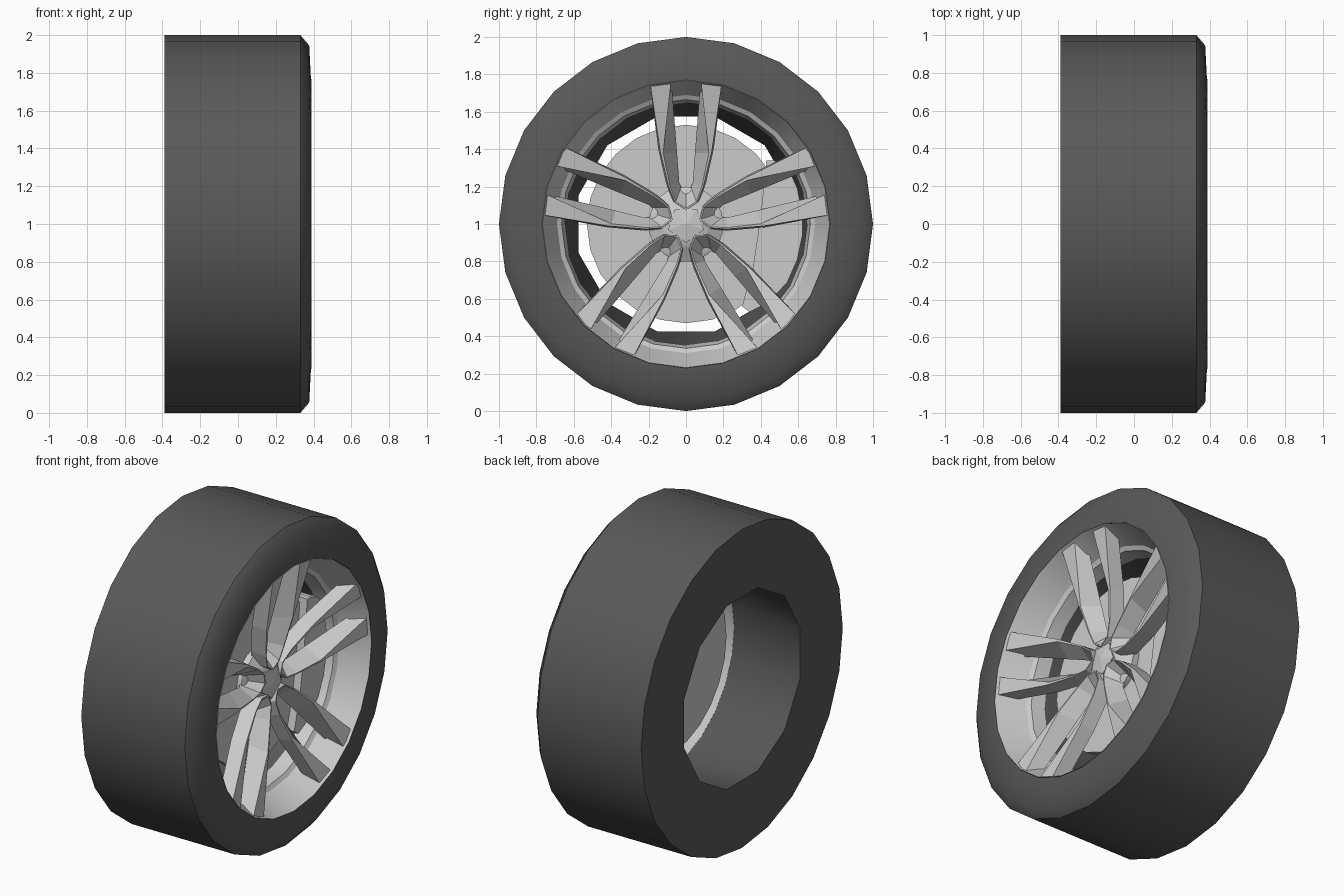
import bpy, bmesh, math
from mathutils import Matrix, Vector

if "Cube" in bpy.data.objects:
    bpy.data.objects.remove(bpy.data.objects["Cube"])

CENTER = Matrix.Translation((0, 0, 1))

dark = bpy.data.materials.new("rubber")
dark.diffuse_color = (0.1, 0.1, 0.1, 1)
dark.use_nodes = True
dark.node_tree.nodes["Principled BSDF"].inputs["Base Color"].default_value = dark.diffuse_color


def finish(name, bm, mat=None, smooth=None):
    bmesh.ops.remove_doubles(bm, verts=bm.verts, dist=1e-4)
    bmesh.ops.recalc_face_normals(bm, faces=bm.faces)
    bm.transform(CENTER)
    me = bpy.data.meshes.new(name)
    bm.to_mesh(me)
    bm.free()
    ob = bpy.data.objects.new(name, me)
    bpy.context.collection.objects.link(ob)
    if mat:
        me.materials.append(mat)
    if smooth:
        bpy.ops.object.select_all(action='DESELECT')
        ob.select_set(True)
        bpy.context.view_layer.objects.active = ob
        bpy.ops.object.shade_smooth_by_angle(angle=math.radians(smooth))
    return ob


def skin(bm, rings):
    """Join successive closed vertex rings with quads."""
    for a, b in zip(rings, rings[1:]):
        n = len(a)
        for i in range(n):
            j = (i + 1) % n
            bm.faces.new((a[i], a[j], b[j], b[i]))


def lathe(name, profile, n=24, loop=False, caps=False, mat=None, smooth=40):
    """Spin (x, radius) points about x; a third item makes that ring 12-sided."""
    bm = bmesh.new()
    rings = []
    for p in profile:
        ring = []
        for i in range(n):
            a = 2 * math.pi * i / n
            r = p[1] * (math.cos(math.pi / 12) if len(p) > 2 and i % 2 == 0 else 1)
            ring.append(bm.verts.new((p[0], r * math.sin(a), r * math.cos(a))))
        rings.append(ring)
    skin(bm, rings + rings[:1] if loop else rings)
    if caps:
        bm.faces.new(rings[0])
        bm.faces.new(rings[-1])
    return finish(name, bm, mat, smooth)


# Tyre with the dark 12-sided inner barrel
lathe("tyre", [(0.13, 0.65), (-0.39, 0.595, 12), (-0.39, 0.84), (-0.388, 1.0),
               (0.33, 1.0), (0.377, 0.945), (0.386, 0.77)], mat=dark, smooth=45)

# Silver rim lip stepping inwards
lathe("rim", [(0.37, 0.772), (0.39, 0.768), (0.22, 0.69), (0.205, 0.665), (0.12, 0.648),
              (0.12, 0.66), (0.2, 0.71)], loop=True, smooth=18)

# Brake disc and hub
lathe("brake_disc", [(0.09, 0.53), (0.13, 0.53)], caps=True)
lathe("hub", [(0.12, 0.2), (0.16, 0.2), (0.175, 0.17)], n=20, caps=True)

# Centre cap: pentagon with its corners between the spoke pairs
cap = lathe("centre_cap", [(0.15, 0.1), (0.235, 0.1), (0.25, 0.0)], n=5, smooth=None)
cap.data.transform(CENTER @ Matrix.Rotation(math.radians(36), 4, 'X') @ CENTER.inverted())

# Double spokes: each section is inner back, inner front, outer front, outer back,
# given as inner (y, r), outer (y, r), front inner, front outer, front x, back x
SECTIONS = [
    ((0.078, 0.765), (0.192, 0.74), (0.08, 0.76), (0.19, 0.74), 0.375, 0.28),
    ((0.048, 0.38), (0.148, 0.40), (0.122, 0.38), (0.138, 0.39), 0.295, 0.2),
    ((0.036, 0.22), (0.107, 0.22), (0.085, 0.20), (0.093, 0.20), 0.258, 0.165),
    ((0.026, 0.198), (0.075, 0.125), (0.055, 0.12), (0.06, 0.115), 0.247, 0.15),
    ((0.0, 0.185), (0.0, 0.07), (0.0, 0.085), (0.0, 0.075), 0.244, 0.15),
]
bm = bmesh.new()
for k in range(5):
    rot = Matrix.Rotation(math.radians(72 * k), 3, 'X')
    for side in (1, -1):
        rings = []
        for inner, outer, fi, fo, xf, xb in SECTIONS:
            pts = [(xb, inner), (xf, fi), (xf, fo), (xb, outer)]
            rings.append([bm.verts.new(rot @ Vector((x, side * p[0], p[1]))) for x, p in pts])
        skin(bm, rings)
        bm.faces.new(rings[0])
finish("spokes", bm)

# Sloping wedges on the hub between the spoke pairs
bm = bmesh.new()
for k in range(5):
    rot = Matrix.Rotation(math.radians(72 * k + 36), 3, 'X')
    rings = []
    for r, w, xf in ((0.06, 0.04, 0.235), (0.12, 0.04, 0.215), (0.2, 0.035, 0.17)):
        rings.append([bm.verts.new(rot @ Vector(p)) for p in
                      ((0.13, -w, r), (xf, -w, r), (xf, w, r), (0.13, w, r))])
    skin(bm, rings)
    bm.faces.new(rings[0])
    bm.faces.new(rings[-1])
finish("hub_wedges", bm)

# Brake caliper hugging the disc on the +y side
bm = bmesh.new()
outline = [(0.43, 0.34), (0.47, 0.34)]
for deg in (30, 18, 6, -6, -18, -30):
    a = math.radians(deg)
    outline.append((0.625 * math.cos(a), 0.625 * math.sin(a)))
outline += [(0.44, -0.42), (0.34, -0.47), (0.30, -0.44), (0.36, -0.22), (0.40, 0.05)]
rings = [[bm.verts.new((x, y, z)) for y, z in outline] for x in (0.05, 0.18)]
skin(bm, rings)
for r in rings:
    bm.faces.new(r)
finish("brake_caliper", bm, smooth=30)
